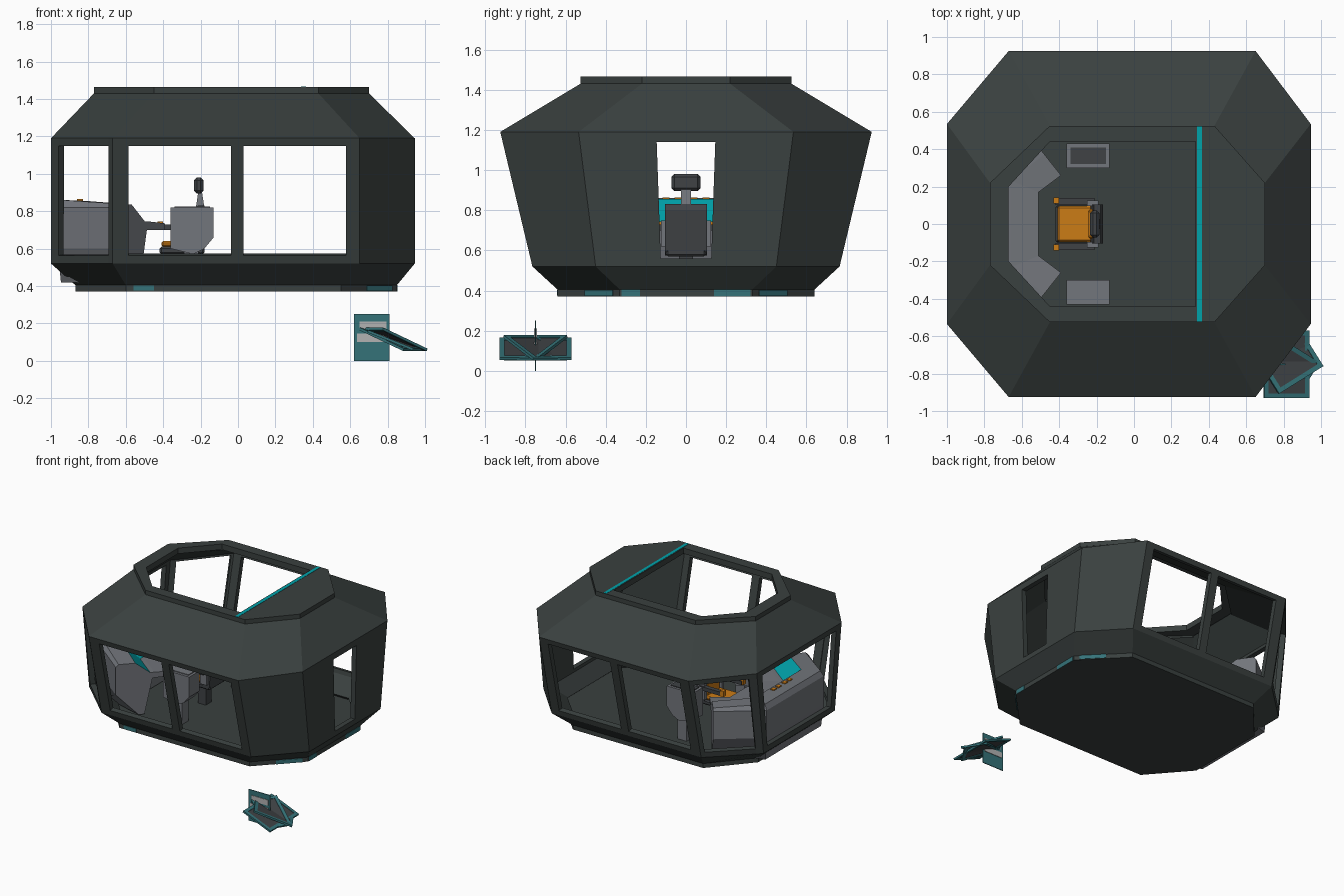
import bpy, bmesh, math
from mathutils import Vector, Matrix

if "Cube" in bpy.data.objects:
    bpy.data.objects.remove(bpy.data.objects["Cube"])


def mat(name, c):
    m = bpy.data.materials.new(name)
    m.diffuse_color = (*c, 1)
    m.use_nodes = True
    m.node_tree.nodes["Principled BSDF"].inputs["Base Color"].default_value = m.diffuse_color
    return m


HULL = mat("dark hull", (0.042, 0.052, 0.050))
GREY = mat("console grey", (0.17, 0.18, 0.20))
DARK = mat("chair dark", (0.05, 0.055, 0.06))
ORANGE = mat("orange", (0.60, 0.20, 0.008))
CYAN = mat("screen cyan", (0.0, 0.36, 0.40))
TEAL = mat("dull teal", (0.035, 0.17, 0.19))
PALE = mat("pale grey", (0.45, 0.45, 0.45))


def obj(name, verts, faces, mats, thick=0, idx=None, recalc=False):
    me = bpy.data.meshes.new(name)
    me.from_pydata([tuple(v) for v in verts], [], faces)
    for m in mats:
        me.materials.append(m)
    if idx:
        for p, i in zip(me.polygons, idx):
            p.material_index = i
    if recalc:
        bm = bmesh.new()
        bm.from_mesh(me)
        bmesh.ops.recalc_face_normals(bm, faces=bm.faces)
        bm.to_mesh(me)
        bm.free()
    o = bpy.data.objects.new(name, me)
    bpy.context.collection.objects.link(o)
    if thick:
        s = o.modifiers.new("thickness", 'SOLIDIFY')
        s.thickness = thick
        s.offset = -1
    return o


def box(name, x0, x1, y0, y1, z0, z1, m, bevel=0):
    v = [(x, y, z) for z in (z0, z1) for x, y in ((x0, y0), (x1, y0), (x1, y1), (x0, y1))]
    f = [(3, 2, 1, 0), (4, 5, 6, 7)] + [(i, (i + 1) % 4, (i + 1) % 4 + 4, i + 4) for i in range(4)]
    o = obj(name, v, f, [m])
    if bevel:
        b = o.modifiers.new("bevel", 'BEVEL')
        b.width = bevel
        b.segments = 1
    return o


def prism(name, prof, y0, y1, m):
    n = len(prof)
    v = [(x, y, z) for y in (y0, y1) for x, z in prof]
    f = [tuple(range(n)), tuple(range(2 * n - 1, n - 1, -1))]
    f += [(i, (i + 1) % n, (i + 1) % n + n, i + n) for i in range(n)]
    return obj(name, v, f, [m], recalc=True)


def ring(x0, x1, xa, xb, y, yc, z):
    return [Vector((a, b, z)) for a, b in ((xa, -y), (xb, -y), (x1, -yc), (x1, yc),
                                           (xb, y), (xa, y), (x0, yc), (x0, -yc))]


def panel(name, bl, br, tr, tl, holes=(), thick=0.04):
    """Wall quad cut on a grid, leaving out the cells that lie in a hole."""
    us = sorted({0, 1} | {h[i] for h in holes for i in (0, 1)})
    vs = sorted({0, 1} | {h[i] for h in holes for i in (2, 3)})
    verts = [bl.lerp(br, u).lerp(tl.lerp(tr, u), v) for v in vs for u in us]
    w, faces = len(us), []
    for j in range(len(vs) - 1):
        for i in range(w - 1):
            u, v = (us[i] + us[i + 1]) / 2, (vs[j] + vs[j + 1]) / 2
            if not any(h[0] < u < h[1] and h[2] < v < h[3] for h in holes):
                a = j * w + i
                faces.append((a, a + 1, a + 1 + w, a + w))
    return obj(name, verts, faces, [HULL], thick)


# hull rings from bottom to top
rings = [ring(-0.87, 0.85, -0.60, 0.55, 0.64, 0.33, 0.37),
         ring(-0.87, 0.85, -0.60, 0.55, 0.64, 0.33, 0.405),
         ring(-1.0, 0.945, -0.67, 0.65, 0.765, 0.45, 0.52),
         ring(-1.0, 0.945, -0.67, 0.65, 0.925, 0.535, 1.19),
         ring(-0.77, 0.70, -0.45, 0.43, 0.525, 0.22, 1.43),
         ring(-0.77, 0.70, -0.45, 0.43, 0.525, 0.22, 1.465)]
V = (0.065, 0.94)
windows = {0: [(0.064, 0.48, *V), (0.53, 0.945, *V)], 4: [(0.055, 0.47, *V), (0.52, 0.936, *V)],
           7: [(0.12, 0.93, *V)], 5: [(0.07, 0.88, *V)], 6: [(0.06, 0.94, *V)],
           2: [(0.362, 0.638, 0.06, 0.925)]}
names = ["bottom_rim", "lower_skirt", "wall", "roof_slope", "roof_rim"]
for k, nm in enumerate(names):
    for i in range(8):
        j = (i + 1) % 8
        panel(f"{nm}_{i}", rings[k][i], rings[k][j], rings[k + 1][j], rings[k + 1][i],
              windows.get(i, ()) if k == 2 else ())

# floor and roof plate with skylight opening
obj("floor", rings[0], [tuple(range(7, -1, -1))], [HULL], 0.04)
sky = [(-0.45, -0.44), (0.33, -0.44), (0.33, 0.44), (-0.45, 0.44), (-0.67, 0.2), (-0.67, -0.2)]
roof_v = rings[5] + [Vector((x, y, 1.465)) for x, y in sky]
obj("roof_plate", roof_v, [(0, 1, 9, 8), (1, 2, 3, 4, 10, 9), (4, 5, 11, 10), (5, 6, 12, 11),
                           (6, 7, 13, 12), (7, 0, 8, 13)], [HULL], 0.045)
box("roof_strip", 0.338, 0.364, -0.52, 0.52, 1.463, 1.467, CYAN)

# teal patches on the bottom rim
for i, (a, b) in enumerate(((-0.32, -0.23), (0.14, 0.32))):
    box(f"rim_patch_{i}", 0.848, 0.853, a, b, 0.37, 0.405, TEAL)
box("rim_patch_front", -0.56, -0.45, -0.643, -0.638, 0.375, 0.402, TEAL)
for s in (-1, 1):
    a, b = Vector((0.85, s * 0.33, 0)), Vector((0.55, s * 0.64, 0))
    q = [a.lerp(b, t) + Vector((0.003, s * 0.003, z)) for t, z in
         ((0.1, 0.372), (0.55, 0.372), (0.55, 0.403), (0.1, 0.403))]
    obj("rim_patch_corner", q, [(0, 1, 2, 3) if s < 0 else (3, 2, 1, 0)], [TEAL], 0.004)

# wraparound console, lofted over four stations
inner = [(-0.39, -0.26), (-0.51, -0.17), (-0.51, 0.17), (-0.39, 0.26)]
outer = [(-0.66, -0.60), (-0.965, -0.36), (-0.965, 0.36), (-0.66, 0.60)]
prof = [(0, 0.70), (0, 0.735), (0.33, 0.745), (0.40, 0.745), (0.66, 0.855), (0.95, 0.86),
        (1.0, 0.82), (1.0, 0.60), (0.96, 0.42), (0.5, 0.42), (0.36, 0.70)]
n = len(prof)
cv = []
for s in range(4):
    for k, (t, z) in enumerate(prof):
        if s in (0, 3):  # shorter, lower ends
            t = min(t, 0.6) if k in (8, 9) else t
            z = z - 0.02 if 3 < k < 6 else z
        p = Vector(inner[s]).lerp(Vector(outer[s]), t)
        cv.append((p.x, p.y, z))
cf = [(s * n + k, s * n + (k + 1) % n, (s + 1) * n + (k + 1) % n, (s + 1) * n + k)
      for s in range(3) for k in range(n)]
ci = [1 if k == 3 else 0 for s in range(3) for k in range(n)]
cf += [tuple(range(n)), tuple(range(4 * n - 1, 3 * n - 1, -1))]
obj("console", cv, cf, [GREY, CYAN], idx=ci + [0, 0], recalc=True)
for y in (-0.1, -0.04, 0.04, 0.1):
    box("console_button", -0.86, -0.83, y - 0.018, y + 0.018, 0.855, 0.864, ORANGE)

# side pods next to the chair
pod = [(-0.36, 0.60), (-0.24, 0.57), (-0.18, 0.60), (-0.13, 0.66), (-0.13, 0.82), (-0.36, 0.82)]
for s, nm in ((-1, "front"), (1, "back")):
    y0, y1 = sorted((s * 0.30, s * 0.43))
    prism(f"side_pod_{nm}", pod, y0, y1, GREY)
    box(f"pod_foot_{nm}", -0.29, -0.21, s * 0.365 - 0.04, s * 0.365 + 0.04, 0.41, 0.59, GREY)
    box(f"pod_panel_{nm}", -0.34, -0.15, y0 + 0.02, y1 - 0.02, 0.82, 0.826, GREY if s < 0 else DARK)

# pilot chair facing -x
box("seat_post", -0.33, -0.26, -0.035, 0.035, 0.41, 0.58, DARK)
box("seat_base", -0.42, -0.18, -0.10, 0.10, 0.57, 0.61, DARK, 0.01)
box("seat_cushion", -0.41, -0.22, -0.095, 0.095, 0.61, 0.64, ORANGE, 0.01)
prism("seat_back", [(-0.235, 0.60), (-0.20, 0.575), (-0.18, 0.60), (-0.165, 0.80),
                    (-0.18, 0.83), (-0.215, 0.83)], -0.105, 0.105, DARK)
box("back_cushion", -0.245, -0.215, -0.08, 0.08, 0.63, 0.81, ORANGE, 0.01)
for s in (-1, 1):
    box("armrest", -0.42, -0.21, s * 0.12 - 0.018, s * 0.12 + 0.018, 0.70, 0.73, DARK)
    box("armrest_tip", -0.43, -0.40, s * 0.125 - 0.016, s * 0.125 + 0.016, 0.70, 0.745, ORANGE)
    box("arm_support", -0.25, -0.19, s * 0.11 - 0.015, s * 0.11 + 0.015, 0.62, 0.75, GREY)
prism("headrest_neck", [(-0.225, 0.82), (-0.18, 0.82), (-0.195, 0.92), (-0.21, 0.92)],
      -0.025, 0.025, GREY)
box("headrest", -0.235, -0.185, -0.073, 0.073, 0.895, 0.98, DARK, 0.015)


# loose framed panels under the front right corner
def framed(name, w, d, spin, tilt, loc):
    M = Matrix.Translation(loc) @ Matrix.Rotation(spin, 4, 'Z') @ Matrix.Rotation(tilt, 4, 'Y')
    e = 0.025
    parts = [(-w, -w + e, -d, d), (w - e, w, -d, d), (-w + e, w - e, -d, -d + e),
             (-w + e, w - e, d - e, d)]
    for p in parts:
        box(name + "_frame", *p, -0.007, 0.007, TEAL).matrix_world = M
    box(name + "_pane", -w + e, w - e, -d + e, d - e, -0.003, 0.003, DARK).matrix_world = M


T = math.radians(22)
framed("loose_panel_a", 0.13, 0.18, 0, T, (0.815, -0.75, 0.11))
framed("loose_panel_b", 0.15, 0.10, math.radians(32), T, (0.84, -0.75, 0.115))
framed("loose_panel_c", 0.15, 0.10, math.radians(-32), T, (0.82, -0.75, 0.115))
box("upright_plate", 0.62, 0.81, -0.753, -0.747, 0, 0.25, TEAL)
for z0, z1, a in ((0.10, 0.145, 0.635), (0.165, 0.21, 0.65)):
    box("plate_label", a, 0.795, -0.757, -0.743, z0, z1, PALE)
